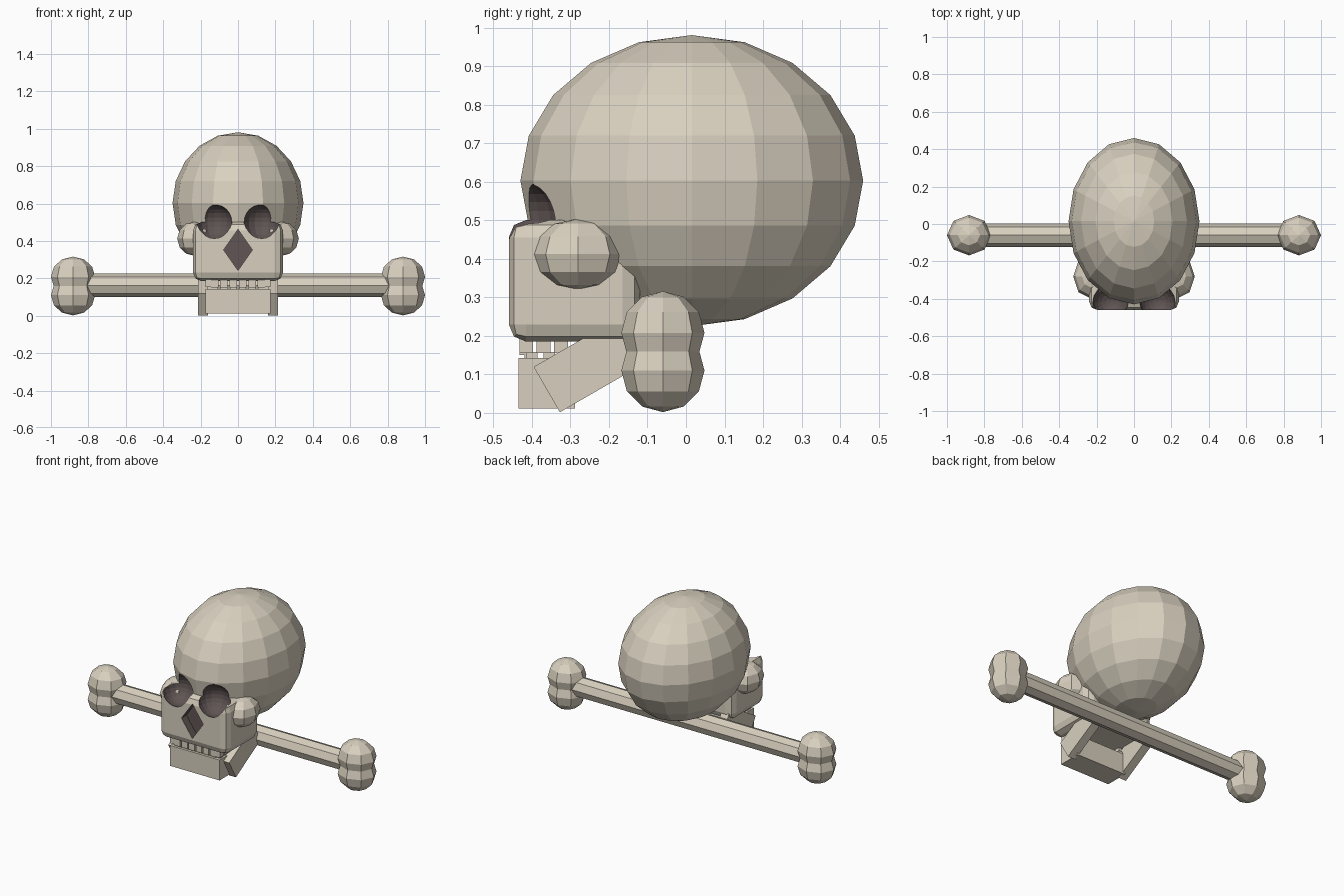
import bpy, bmesh, math
from mathutils import Matrix, Vector

cube = bpy.data.objects.get("Cube")
if cube:
    bpy.data.objects.remove(cube, do_unlink=True)


def material(name, rgb):
    mat = bpy.data.materials.new(name)
    mat.use_nodes = True
    color = (*rgb, 1)
    mat.diffuse_color = color
    mat.node_tree.nodes["Principled BSDF"].inputs["Base Color"].default_value = color
    return mat


BONE = material("bone", (0.69, 0.63, 0.52))
HOLLOW = material("dark_hollow", (0.115, 0.09, 0.088))


def finish(name, bm, slot=0):
    """Turn a bmesh into a flat shaded object with both colours available."""
    for face in bm.faces:
        face.material_index = slot
    mesh = bpy.data.meshes.new(name)
    bm.to_mesh(mesh)
    bm.free()
    mesh.materials.append(BONE)
    mesh.materials.append(HOLLOW)
    obj = bpy.data.objects.new(name, mesh)
    bpy.context.collection.objects.link(obj)
    return obj


def ball(name, center, radii, segments=8, rings=6, slot=0):
    bm = bmesh.new()
    bmesh.ops.create_uvsphere(bm, u_segments=segments, v_segments=rings, radius=1)
    bmesh.ops.transform(bm, matrix=Matrix.LocRotScale(Vector(center), None, Vector(radii)), verts=bm.verts)
    return finish(name, bm, slot)


def box(name, center, size, tilt=0, bevel=0):
    bm = bmesh.new()
    bmesh.ops.create_cube(bm, size=1)
    bmesh.ops.scale(bm, vec=size, verts=bm.verts)
    if bevel:
        bmesh.ops.bevel(bm, geom=bm.edges[:], offset=bevel, segments=2, profile=0.5, affect="EDGES")
    move = Matrix.Translation(center) @ Matrix.Rotation(math.radians(tilt), 4, "X")
    bmesh.ops.transform(bm, matrix=move, verts=bm.verts)
    return finish(name, bm)


def cylinder(name, center, radius, length, sides, axis, scale=(1, 1, 1), slot=0):
    bm = bmesh.new()
    bmesh.ops.create_cone(bm, cap_ends=True, segments=sides, radius1=radius, radius2=radius, depth=length)
    turn = Matrix.Rotation(math.radians(90), 4, axis)
    move = Matrix.Translation(center) @ Matrix.Diagonal((*scale, 1)) @ turn
    bmesh.ops.transform(bm, matrix=move, verts=bm.verts)
    return finish(name, bm, slot)


def carve(target, cutters):
    for cutter in cutters:
        mod = target.modifiers.new("carve", "BOOLEAN")
        mod.operation = "DIFFERENCE"
        mod.solver = "EXACT"
        mod.object = cutter
        bpy.context.view_layer.objects.active = target
        bpy.ops.object.modifier_apply(modifier=mod.name)


# Skull and upper face
cranium = ball("cranium", (0, 0.015, 0.603), (0.35, 0.445, 0.378), 16, 10)
face = box("upper_face", (0, -0.29, 0.343), (0.48, 0.34, 0.316), bevel=0.045)

# Eye sockets and diamond nose opening
sockets = [ball("socket_cutter", (s * 0.126, -0.42, 0.5), (0.096, 0.096, 0.096), 16, 12, 1) for s in (-1, 1)]
nose = cylinder("nose_cutter", (0, -0.46, 0.352), 1, 0.1, 4, "X", (0.077, 1, 0.11), 1)
carve(cranium, sockets)
carve(face, sockets + [nose])
for cutter in sockets + [nose]:
    bpy.data.objects.remove(cutter, do_unlink=True)

# Lower jaw
box("chin", (0, -0.362, 0.077), (0.35, 0.147, 0.13))

# Parts found on both sides
for side, s in (("left", 1), ("right", -1)):
    ball(side + "_cheekbone", (s * 0.23, -0.281, 0.412), (0.095, 0.118, 0.092))
    box(side + "_jaw_branch", (s * 0.188, -0.236, 0.133), (0.054, 0.29, 0.136), tilt=30)
    for level, z in (("upper", 0.208), ("lower", 0.11)):
        ball(f"{side}_{level}_bone_knob", (s * 0.882, -0.06, z), (0.118, 0.108, 0.108))
    # Teeth follow the front of the jaw and turn along its sides
    for i, x in enumerate((0.025, 0.075, 0.125)):
        box(f"{side}_upper_front_tooth_{i}", (s * x, -0.415, 0.175), (0.04, 0.035, 0.05))
        box(f"{side}_lower_front_tooth_{i}", (s * x, -0.405, 0.145), (0.036, 0.03, 0.025))
    for i in range(3):
        y = -0.415 + i * 0.045
        box(f"{side}_upper_side_tooth_{i}", (s * 0.16, y, 0.18), (0.03, 0.036, 0.05))
        box(f"{side}_lower_side_tooth_{i}", (s * 0.15, y + 0.015, 0.145), (0.03, 0.03, 0.025))

# Long bone behind the jaw
cylinder("long_bone_shaft", (0, -0.06, 0.163), 0.062, 1.7, 8, "Y")
